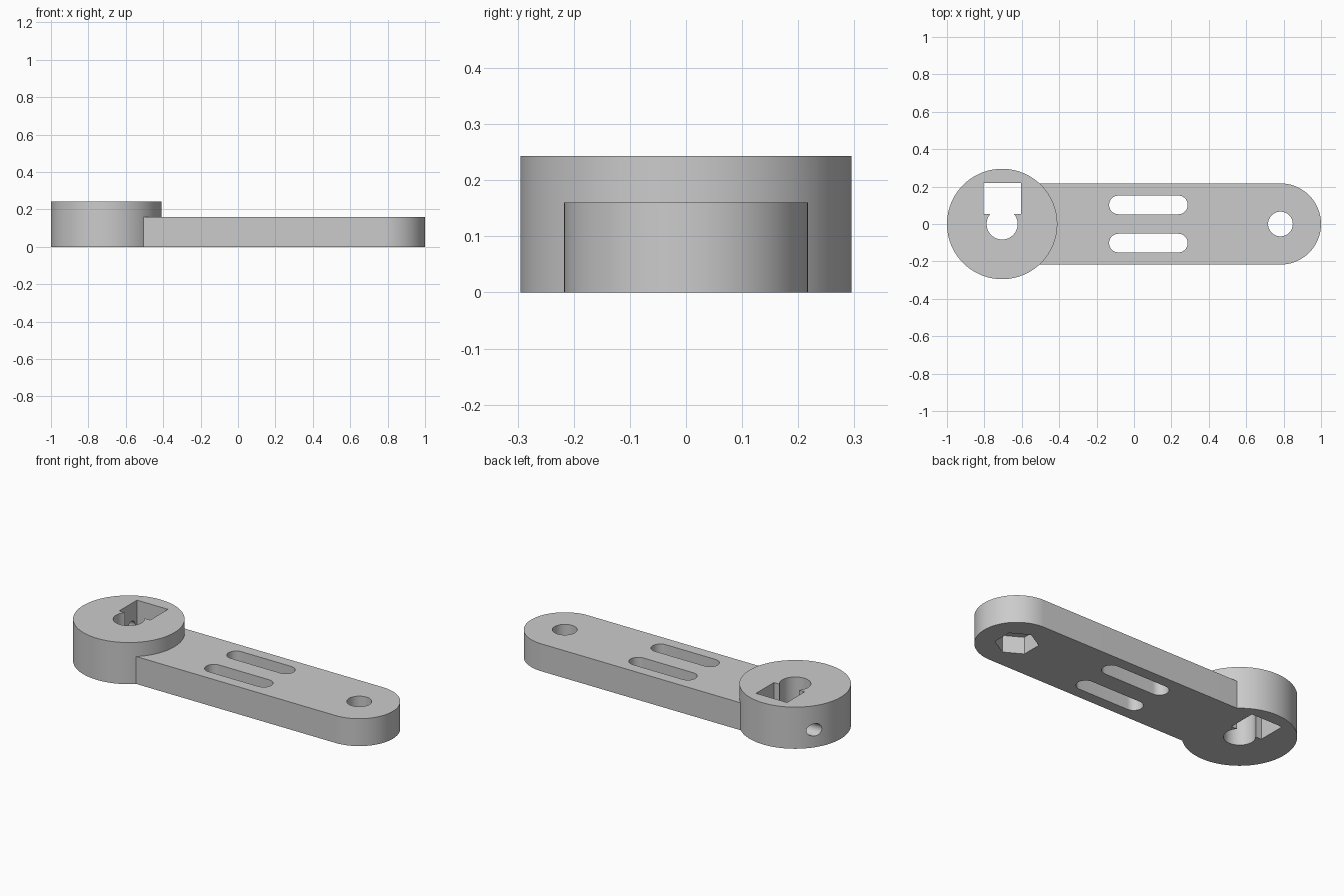
import bpy, bmesh, math
from mathutils import Matrix, Vector

cube = bpy.data.objects.get("Cube")
if cube:
    bpy.data.objects.remove(cube, do_unlink=True)

HUB_X, HUB_R, HUB_H = -0.705, 0.295, 0.243
TIP_X, ARM_R, ARM_H = 0.783, 0.217, 0.16

grey = bpy.data.materials.new("plain_grey")
grey.use_nodes = True
grey.diffuse_color = (0.6, 0.6, 0.6, 1)
grey.node_tree.nodes["Principled BSDF"].inputs["Base Color"].default_value = (0.6, 0.6, 0.6, 1)


def arc(cx, cy, r, start, end, n):
    """Points along an arc, angles in degrees."""
    angles = [math.radians(start + (end - start) * i / n) for i in range(n + 1)]
    return [(cx + r * math.cos(a), cy + r * math.sin(a)) for a in angles]


def circle(cx, cy, r, n=96, start=0):
    return arc(cx, cy, r, start, start + 360, n)[:-1]


def prism(name, outline, z0, z1, matrix=None):
    """Extrude a closed outline between two heights."""
    bm = bmesh.new()
    base = bm.faces.new([bm.verts.new((x, y, z0)) for x, y in outline])
    top = bmesh.ops.extrude_face_region(bm, geom=[base])["geom"]
    verts = [v for v in top if isinstance(v, bmesh.types.BMVert)]
    bmesh.ops.translate(bm, verts=verts, vec=Vector((0, 0, z1 - z0)))
    bmesh.ops.recalc_face_normals(bm, faces=bm.faces)
    if matrix:
        bm.transform(matrix)
    mesh = bpy.data.meshes.new(name)
    bm.to_mesh(mesh)
    bm.free()
    mesh.materials.append(grey)
    obj = bpy.data.objects.new(name, mesh)
    bpy.context.collection.objects.link(obj)
    return obj


def combine(target, tool, operation):
    """Apply a boolean and discard the tool."""
    mod = target.modifiers.new(operation.lower(), "BOOLEAN")
    mod.operation, mod.solver, mod.object = operation, "EXACT", tool
    tool.hide_render = True
    bpy.context.view_layer.objects.active = target
    bpy.ops.object.modifier_apply(modifier=mod.name)
    bpy.data.objects.remove(tool, do_unlink=True)


# Round hub joined to the round-ended arm
lever = prism("lever_arm", circle(HUB_X, 0, HUB_R, 128), 0, HUB_H)
arm_outline = [(HUB_X, -ARM_R)] + arc(TIP_X, 0, ARM_R, -90, 90, 48) + [(HUB_X, ARM_R)]
combine(lever, prism("arm", arm_outline, 0, ARM_H), "UNION")

# Shaft bore and the square pocket opening into it
combine(lever, prism("shaft_bore", circle(HUB_X, 0, 0.083, 64), -0.1, 0.4), "DIFFERENCE")
pocket = [(HUB_X - 0.1, 0.054), (HUB_X + 0.1, 0.054), (HUB_X + 0.1, 0.218), (HUB_X - 0.1, 0.218)]
combine(lever, prism("square_pocket", pocket, -0.1, 0.4), "DIFFERENCE")

# Side screw hole running from the hub's outer wall into the pocket
sideways = Matrix.Translation((HUB_X, 0.167, 0.102)) @ Matrix.Rotation(math.radians(-90), 4, "Y")
combine(lever, prism("screw_hole", circle(0, 0, 0.036, 32), 0.05, 0.4, sideways), "DIFFERENCE")

# Pair of long rounded slots
for side in (-1, 1):
    slot = arc(0.237, side * 0.102, 0.05, -90, 90, 24) + arc(-0.083, side * 0.102, 0.05, 90, 270, 24)
    combine(lever, prism("arm_slot", slot, -0.1, 0.4), "DIFFERENCE")

# Tip hole with a hexagonal recess underneath
combine(lever, prism("tip_hole", circle(TIP_X, 0, 0.066, 48), -0.1, 0.4), "DIFFERENCE")
combine(lever, prism("hex_recess", circle(TIP_X, 0, 0.114, 6, 30), -0.1, 0.098), "DIFFERENCE")

# Smooth curved walls, crisp edges
bpy.ops.object.select_all(action="DESELECT")
lever.select_set(True)
bpy.context.view_layer.objects.active = lever
bpy.ops.object.shade_smooth_by_angle(angle=math.radians(30))
